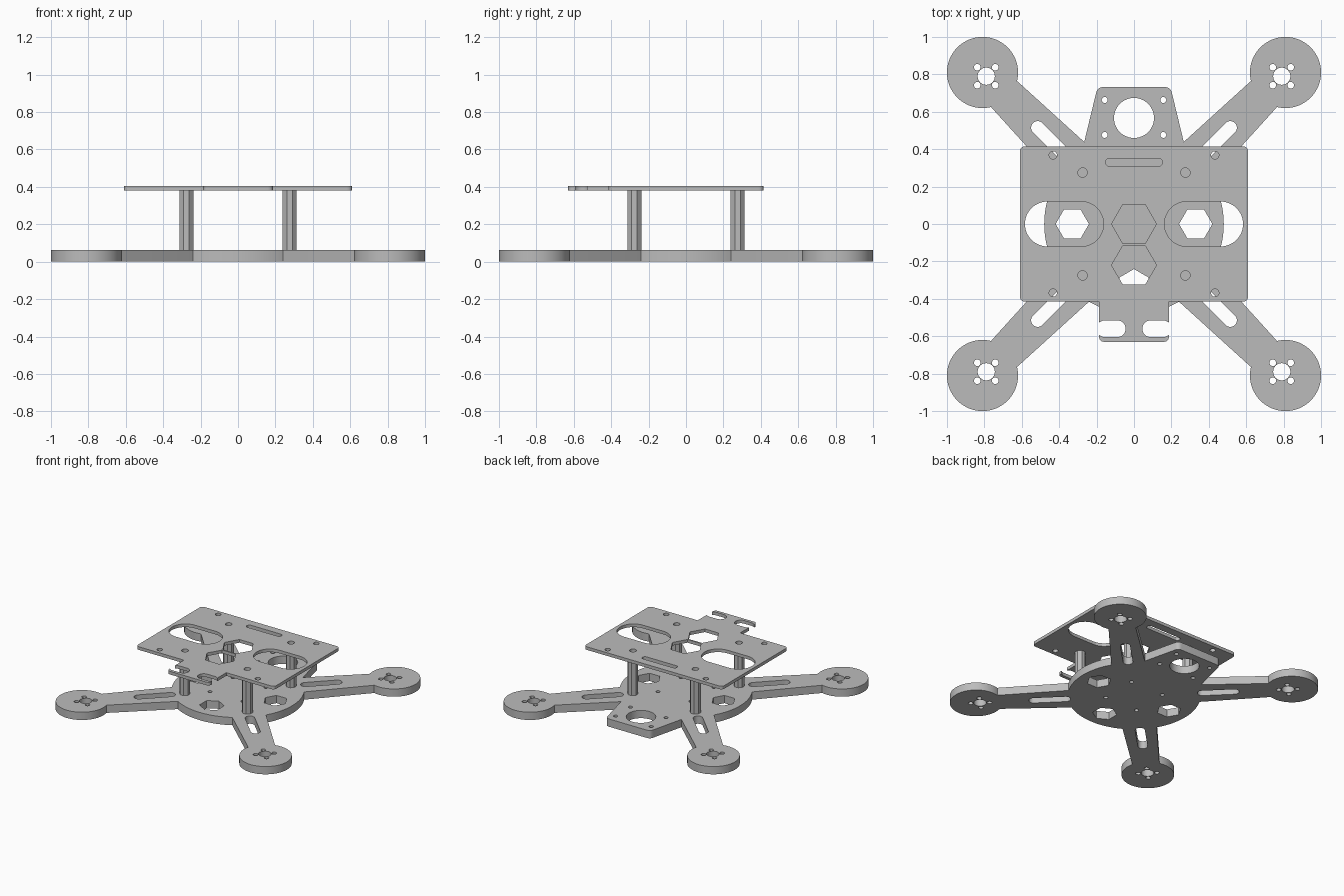
import bpy, bmesh
from math import pi, cos, sin, atan2
from mathutils import Vector

cube = bpy.data.objects.get("Cube")
if cube:
    bpy.data.objects.remove(cube, do_unlink=True)

grey = bpy.data.materials.new("frame grey")
grey.use_nodes = True
COLOUR = (0.5, 0.5, 0.5, 1)
grey.diffuse_color = COLOUR
grey.node_tree.nodes["Principled BSDF"].inputs["Base Color"].default_value = COLOUR

BASE_TOP, DECK_LOW, DECK_TOP = 0.062, 0.38, 0.405
CORNERS = [(1, 1), (-1, 1), (-1, -1), (1, -1)]


# Outline helpers
def ngon(x, y, r, n=32, turn=0.0):
    return [(x + r * cos(turn + 2 * pi * i / n), y + r * sin(turn + 2 * pi * i / n)) for i in range(n)]


def slot(p, q, r, n=16):
    a = atan2(q[1] - p[1], q[0] - p[0])
    half = lambda c, s: [(c[0] + r * cos(s + pi * i / n), c[1] + r * sin(s + pi * i / n)) for i in range(n + 1)]
    return half(q, a - pi / 2) + half(p, a + pi / 2)


def rounded(points, r, n=6):
    out = []
    pts = [Vector(p) for p in points]
    for i, c in enumerate(pts):
        a = c + (pts[i - 1] - c).normalized() * r
        b = c + (pts[(i + 1) % len(pts)] - c).normalized() * r
        for k in range(n + 1):
            t = k / n
            out.append(tuple(a * (1 - t) ** 2 + c * 2 * t * (1 - t) + b * t ** 2))
    return out


# Solid helpers
def prisms(name, outlines, z0, z1):
    bm = bmesh.new()
    for outline in outlines:
        face = bm.faces.new([bm.verts.new((x, y, z0)) for x, y in outline])
        top = bmesh.ops.extrude_face_region(bm, geom=[face])["geom"]
        bmesh.ops.translate(bm, vec=(0, 0, z1 - z0), verts=[v for v in top if isinstance(v, bmesh.types.BMVert)])
    bmesh.ops.recalc_face_normals(bm, faces=bm.faces)
    mesh = bpy.data.meshes.new(name)
    bm.to_mesh(mesh)
    bm.free()
    mesh.materials.append(grey)
    obj = bpy.data.objects.new(name, mesh)
    bpy.context.collection.objects.link(obj)
    return obj


def select(obj):
    bpy.ops.object.select_all(action="DESELECT")
    obj.select_set(True)
    bpy.context.view_layer.objects.active = obj


def combine(obj, other, operation):
    select(obj)
    mod = obj.modifiers.new("combine", "BOOLEAN")
    mod.object, mod.operation, mod.solver = other, operation, "EXACT"
    bpy.ops.object.modifier_apply(modifier=mod.name)
    bpy.data.objects.remove(other, do_unlink=True)


def finish(obj):
    select(obj)
    bpy.ops.object.shade_smooth_by_angle(angle=0.5)


# Base frame: round hub, camera plate, four tapered arms with motor pads
base = prisms("base_frame", [ngon(0, 0, 0.48, 96)], 0, BASE_TOP)
camera = rounded([(0.29, 0.34), (0.195, 0.732), (-0.195, 0.732), (-0.29, 0.34)], 0.03)
arm = [(0.2, 0.38), (0.38, 0.2), (0.415, 0.24), (0.76, 0.62), (0.85, 0.75),
       (0.75, 0.85), (0.62, 0.76), (0.24, 0.415)]
combine(base, prisms("camera_plate", [camera], 0, BASE_TOP), "UNION")
combine(base, prisms("arms", [[(x * sx, y * sy) for x, y in arm] for sx, sy in CORNERS], 0, BASE_TOP), "UNION")
combine(base, prisms("motor_pads", [ngon(0.81 * sx, 0.81 * sy, 0.19, 64) for sx, sy in CORNERS], 0, BASE_TOP), "UNION")

# Base openings: motor mounts, arm slots, controller holes, camera hole, hexagons
holes = [ngon(0, 0.567, 0.107, 48)]
holes += [ngon(x, y, 0.016, 16) for x in (-0.157, 0.157) for y in (0.476, 0.663)]
holes += [ngon(-0.33, 0, 0.089, 6), ngon(0.33, 0, 0.089, 6), ngon(0, -0.33, 0.089, 6, pi / 6)]
for sx, sy in CORNERS:
    mx, my = 0.79 * sx, 0.79 * sy
    holes.append(ngon(mx, my, 0.046))
    holes += [ngon(mx + 0.048 * i, my + 0.048 * j, 0.018, 16) for i, j in CORNERS]
    holes.append(slot((0.35 * sx, 0.35 * sy), (0.515 * sx, 0.515 * sy), 0.035))
    holes.append(ngon(0.145 * sx, 0.145 * sy, 0.016, 16))
combine(base, prisms("base_cutter", holes, -0.1, 0.2), "DIFFERENCE")
finish(base)

# Top deck with rear-facing edge straight and a tab at the front
W, D, T = 0.61, 0.415, 0.187
deck = prisms("top_deck", [rounded([(W, D), (-W, D), (-W, -D), (W, -D)], 0.03)], DECK_LOW, DECK_TOP)
tab = rounded([(T, -0.3), (-T, -0.3), (-T, -0.63), (T, -0.63)], 0.03)
combine(deck, prisms("deck_tab", [tab], DECK_LOW, DECK_TOP), "UNION")

# Deck openings: side slots, strap slots, hexagons, rear slot, screw holes
holes = [ngon(0, 0, 0.12, 6), ngon(0, -0.22, 0.12, 6), slot((-0.131, 0.33), (0.131, 0.33), 0.021)]
for s in (-1, 1):
    holes.append(slot((0.283 * s, 0), (0.463 * s, 0), 0.12, 24))
    holes.append(slot((0.09 * s, -0.56), (0.155 * s, -0.56), 0.045))
for sx, sy in CORNERS:
    holes.append(ngon(0.433 * sx, 0.368 * sy, 0.021, 20))
    holes.append(ngon(0.275 * sx, 0.275 * sy, 0.025, 20))
combine(deck, prisms("deck_cutter", holes, 0.3, 0.5), "DIFFERENCE")
finish(deck)

# Standoffs between base and deck
for (sx, sy), where in zip(CORNERS, ("back_left", "back_right", "front_right", "front_left")):
    post = ngon(0.276 * sx, 0.276 * sy, 0.04, 8, pi / 8)
    finish(prisms("standoff_" + where, [post], BASE_TOP, DECK_LOW))
